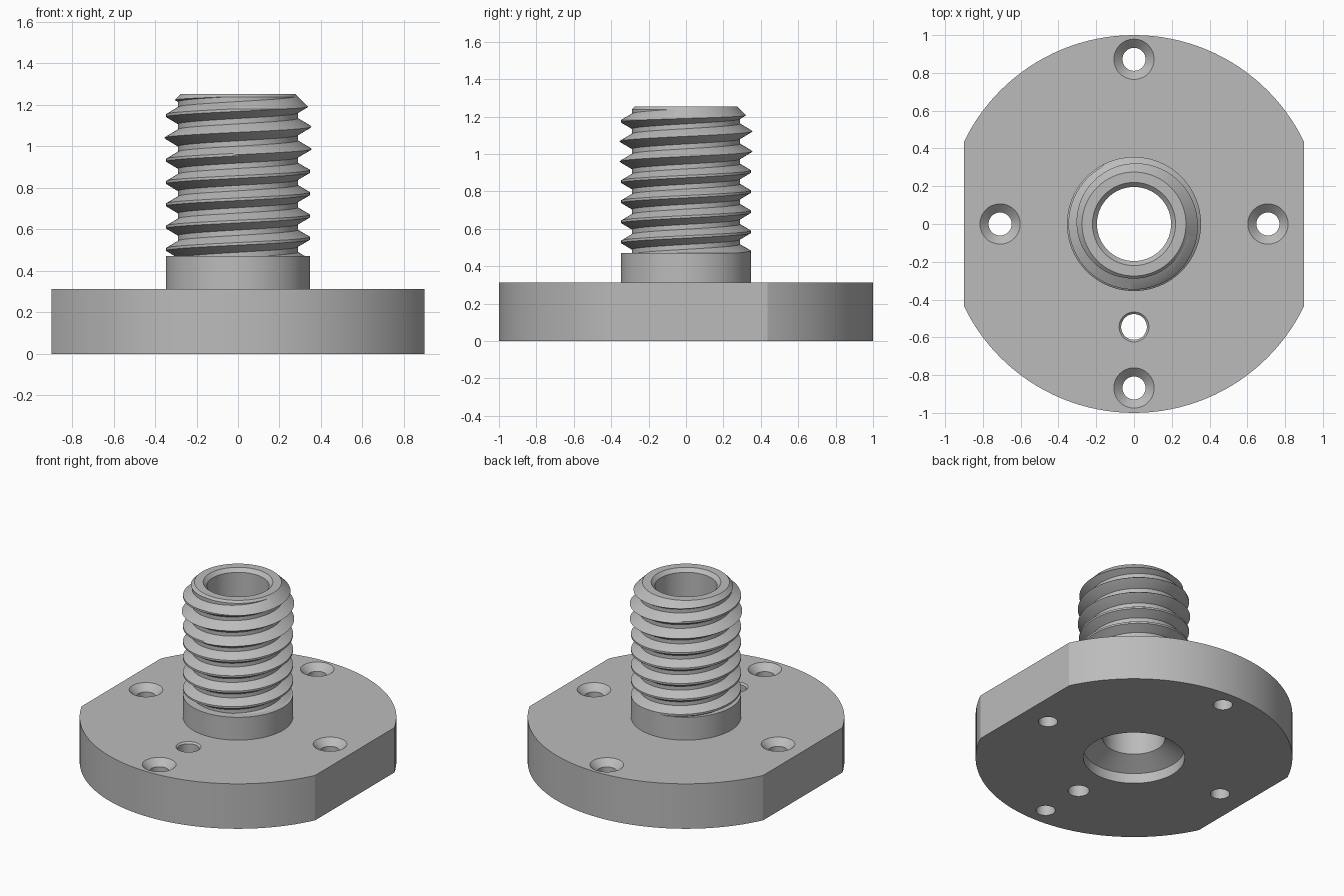
import bpy, bmesh
from math import pi, cos, sin, tau

SEG = 128
TOP, COLLAR_TOP = 1.253, 0.472

if "Cube" in bpy.data.objects:
    bpy.data.objects.remove(bpy.data.objects["Cube"])

steel = bpy.data.materials.new("plain grey metal")
steel.use_nodes = True
GREY = (0.5, 0.5, 0.5, 1)
steel.diffuse_color = GREY
steel.node_tree.nodes["Principled BSDF"].inputs["Base Color"].default_value = GREY


def finish(name, bm):
    bmesh.ops.recalc_face_normals(bm, faces=bm.faces)
    mesh = bpy.data.meshes.new(name)
    bm.to_mesh(mesh)
    bm.free()
    mesh.materials.append(steel)
    obj = bpy.data.objects.new(name, mesh)
    bpy.context.collection.objects.link(obj)
    return obj


def lathe(profile, x=0, y=0, seg=SEG):
    """Closed solid of revolution; ends of the (r, z) profile are capped."""
    bm = bmesh.new()
    rings = [[bm.verts.new((x + r * cos(tau * i / seg), y + r * sin(tau * i / seg), z))
              for i in range(seg)] for r, z in profile]
    for a, b in zip(rings, rings[1:]):
        for i in range(seg):
            j = (i + 1) % seg
            bm.faces.new((a[i], a[j], b[j], b[i]))
    bm.faces.new(rings[0][::-1])
    bm.faces.new(rings[-1])
    return bm


def slice_flat(bm, co, no):
    """Cut away everything beyond a plane and cap the opening."""
    geom = bm.verts[:] + bm.edges[:] + bm.faces[:]
    cut = bmesh.ops.bisect_plane(bm, geom=geom, plane_co=co, plane_no=no, clear_outer=True)
    edges = [e for e in cut["geom_cut"] if isinstance(e, bmesh.types.BMEdge)]
    bmesh.ops.contextual_create(bm, geom=edges)


def boolean(obj, tool, operation):
    mod = obj.modifiers.new("cut", "BOOLEAN")
    mod.object, mod.operation, mod.solver = tool, operation, "EXACT"
    tool.hide_render = True
    bpy.context.view_layer.update()
    bpy.context.view_layer.objects.active = obj
    bpy.ops.object.modifier_apply(modifier=mod.name)


# Round flange with two flats, and the plain collar above it
bm = lathe([(1, 0), (1, 0.313), (0.347, 0.313), (0.347, COLLAR_TOP)])
for side in (-1, 1):
    slice_flat(bm, (0.9 * side, 0, 0), (side, 0, 0))
flange = finish("flange_and_collar", bm)

# Helical thread: a ridge profile of (radius, height in pitches) swept upward
PITCH, PER_TURN = 0.1075, 96
RIDGE = [(0.289, -0.38), (0.347, -0.06), (0.347, 0), (0.347, 0.06), (0.289, 0.38)]
bm = bmesh.new()
phase = 1.041 - PITCH / 2
first, last = -7, 4
columns = []
for i in range((last - first) * PER_TURN + 1):
    turn = first + i / PER_TURN
    a = tau * turn
    column = []
    for k, (r, h) in enumerate(RIDGE):
        z = phase + PITCH * (turn + h)
        if k == 2 and 0.96 < z < 1.13:
            r = 0.355  # sharper crest on the upper turns
        column.append(bm.verts.new((r * cos(a), r * sin(a), z)))
    columns.append(column)
for i, (a, b) in enumerate(zip(columns, columns[1:])):
    for k in range(len(RIDGE) - 1):
        bm.faces.new((a[k], b[k], b[k + 1], a[k + 1]))
    if i + PER_TURN + 1 < len(columns):  # root strip to the next turn up
        c, d = columns[i + PER_TURN], columns[i + PER_TURN + 1]
        bm.faces.new((a[-1], b[-1], d[0], c[0]))
slice_flat(bm, (0, 0, TOP), (0, 0, 1))
slice_flat(bm, (0, 0, COLLAR_TOP), (0, 0, -1))
thread = finish("threaded_stem", bm)

# Lead-in chamfer at the top of the thread
lead_in = finish("lead_in_cutter", lathe(
    [(0.45, 0.3), (0.45, TOP - 0.175), (0.275, TOP), (0.265, TOP + 0.01)]))
boolean(thread, lead_in, "INTERSECT")

# Stepped central bore
bore = finish("bore_cutter", lathe(
    [(0.32, -0.1), (0.32, 0.07), (0.196, 0.14), (0.196, TOP - 0.024), (0.23, TOP + 0.01)]))
boolean(flange, bore, "DIFFERENCE")
boolean(thread, bore, "DIFFERENCE")
cutters = [lead_in, bore]

# Four countersunk screw holes and one small chamfered hole
SCREW = [(0.061, -0.1), (0.061, 0.269), (0.117, 0.323)]
DOWEL = [(0.068, -0.1), (0.068, 0.302), (0.089, 0.323)]
holes = [(0.709, 0, SCREW), (-0.709, 0, SCREW), (0, 0.872, SCREW), (0, -0.868, SCREW),
         (0, -0.545, DOWEL)]
for x, y, profile in holes:
    cutter = finish("hole_cutter", lathe(profile, x, y, 48))
    boolean(flange, cutter, "DIFFERENCE")
    cutters.append(cutter)
for cutter in cutters:
    bpy.data.objects.remove(cutter)

# Smooth round walls, keep machined edges crisp
for obj in (flange, thread):
    bpy.ops.object.select_all(action="DESELECT")
    obj.select_set(True)
    bpy.context.view_layer.objects.active = obj
    bpy.ops.object.shade_smooth_by_angle(angle=pi / 9)
